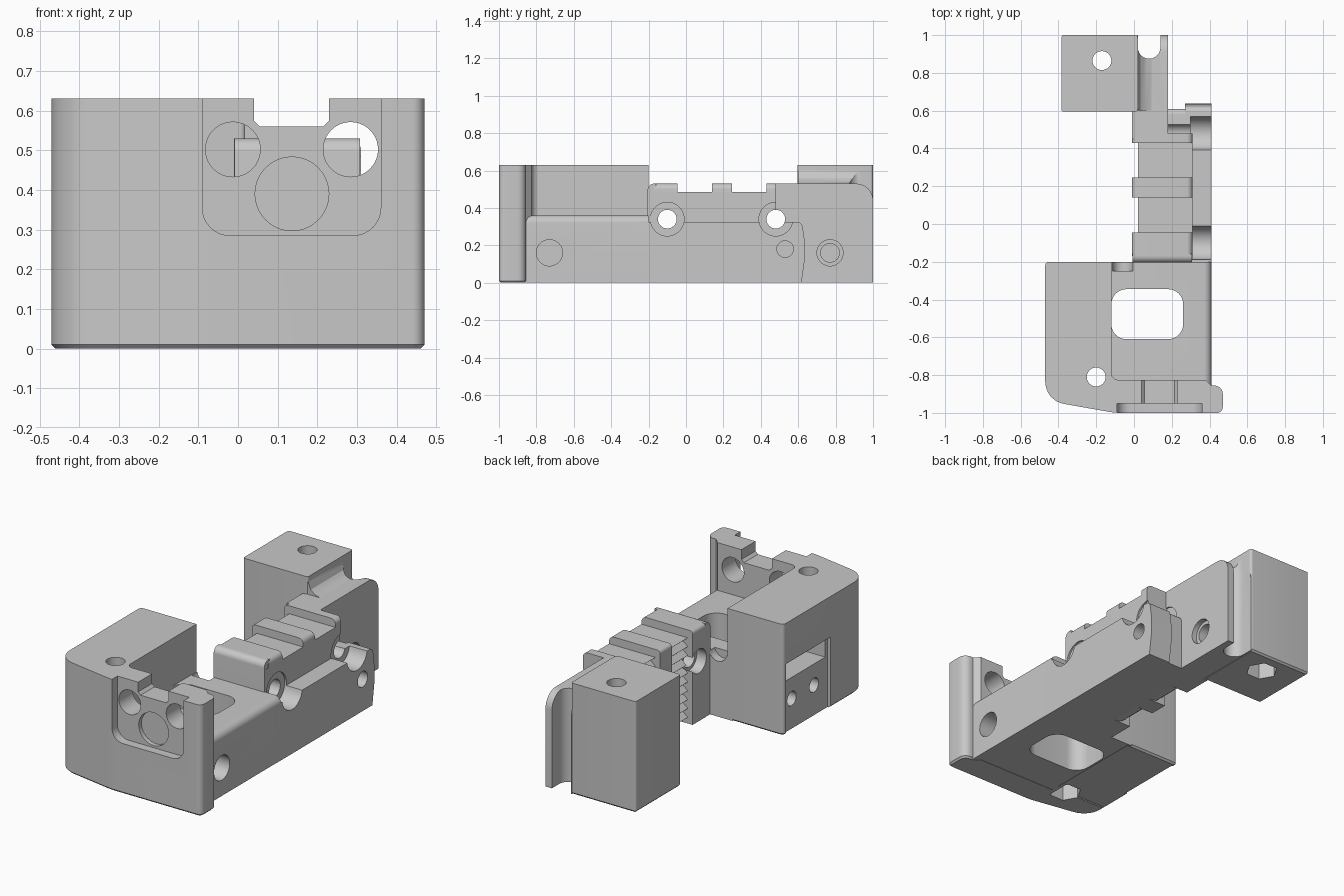
import bpy, bmesh, math
from mathutils import Vector

if "Cube" in bpy.data.objects:
    bpy.data.objects.remove(bpy.data.objects["Cube"])

grey = bpy.data.materials.new("machined grey")
grey.use_nodes = True
grey.diffuse_color = (0.58, 0.58, 0.58, 1)
grey.node_tree.nodes["Principled BSDF"].inputs["Base Color"].default_value = grey.diffuse_color

PLACE = {"x": lambda a, b, t: (t, a, b),
         "y": lambda a, b, t: (a, t, b),
         "z": lambda a, b, t: (a, b, t)}
parts = []


def rounded(points, steps=8):
    """Turn (a, b, optional radius) corners into an outline with arcs."""
    out = []
    for i, p in enumerate(points):
        c = Vector(p[:2])
        r = p[2] if len(p) > 2 else 0
        if not r:
            out.append(c)
            continue
        u = (Vector(points[i - 1][:2]) - c).normalized()
        v = (Vector(points[(i + 1) % len(points)][:2]) - c).normalized()
        half = u.angle(v) / 2
        reach = r / math.tan(half)
        mid = c + (u + v).normalized() * (r / math.sin(half))
        start, end = c + u * reach - mid, c + v * reach - mid
        turn = start.angle_signed(end)
        for k in range(steps + 1):
            ang = -turn * k / steps
            out.append(mid + Vector((start.x * math.cos(ang) - start.y * math.sin(ang),
                                     start.x * math.sin(ang) + start.y * math.cos(ang))))
    return out


def inset(outline, d):
    """Move a counter-clockwise outline inwards."""
    out = []
    for i, p in enumerate(outline):
        u = (p - outline[i - 1]).normalized()
        v = (outline[(i + 1) % len(outline)] - p).normalized()
        n = Vector((-u.y - v.y, u.x + v.x)).normalized()
        out.append(p + n * (d / n.dot(Vector((-u.y, u.x)))))
    return out


def prism(name, axis, points, lo, hi, chamfer=0, keep=True):
    """Extrude an outline along an axis, with an optional chamfer at the low end."""
    bm = bmesh.new()
    outline = rounded(points)
    levels = [(outline, lo + chamfer), (outline, hi)]
    if chamfer:
        levels.insert(0, (inset(outline, chamfer), lo))
    rings = [[bm.verts.new(PLACE[axis](p.x, p.y, t)) for p in line] for line, t in levels]
    bm.faces.new(rings[0])
    bm.faces.new(rings[-1])
    n = len(outline)
    for low, high in zip(rings, rings[1:]):
        for i in range(n):
            j = (i + 1) % n
            bm.faces.new((low[i], low[j], high[j], high[i]))
    bmesh.ops.recalc_face_normals(bm, faces=bm.faces)
    mesh = bpy.data.meshes.new(name)
    bm.to_mesh(mesh)
    bm.free()
    mesh.materials.append(grey)
    obj = bpy.data.objects.new(name, mesh)
    bpy.context.scene.collection.objects.link(obj)
    if keep:
        parts.append(obj)
    return obj


def rect(a0, a1, b0, b1, r=0):
    return [(a0, b0, r), (a1, b0, r), (a1, b1, r), (a0, b1, r)]


def circle(a, b, r, n=40):
    return [(a + r * math.cos(math.tau * k / n), b + r * math.sin(math.tau * k / n)) for k in range(n)]


def cut(targets, axis, points, lo, hi):
    """Subtract an extruded outline from every target."""
    cutter = prism("cutter", axis, points, lo, hi, keep=False)
    cutter.hide_render = True
    for obj in targets:
        mod = obj.modifiers.new("cut", "BOOLEAN")
        mod.operation = "DIFFERENCE"
        mod.solver = "EXACT"
        mod.object = cutter
        bpy.context.view_layer.objects.active = obj
        bpy.ops.object.modifier_apply(modifier=mod.name)
    bpy.data.objects.remove(cutter)


# Front wall and tall side block
wall = prism("front_wall", "z", [
    (-.47, -.8), (-.47, -.935, .12), (-.1, -1, .4), (.47, -1, .03), (.47, -.855, .045),
    (.41, -.855), (.38, -.825), (-.13, -.825), (-.13, -.8)], 0, .63, chamfer=.01)
side_block = prism("side_block", "z", [
    (-.47, -.81), (-.12, -.81), (-.12, -.2), (-.47, -.2, .02)], 0, .63, chamfer=.01)
prism("inner_corner", "z", [(-.13, -.84), (-.09, -.825), (-.103, -.82), (-.115, -.808), (-.12, -.795),
                            (-.13, -.795)], .02, .63)

# Low deck beside the block
deck = prism("deck", "y", [(-.15, .001), (.41, .001), (.41, .36, .04), (-.15, .36)], -.9, -.2)

# Outer rail: a long outer strip with a bulged end, and a lower inner strip
rail = prism("outer_rail", "x", [(-.25, 0), (.617, 0), (.642, .17, .5), (.62, .325, .03), (-.25, .325)],
             .27, .41)
inner_rail = prism("inner_rail", "x", [(-.25, 0), (.61, 0), (.61, .324, .03), (-.25, .324)], .1, .28)

# Central bar with horizontal teeth on its inner side
teeth = [(.02 + .03 * (k % 2), .485 - .025 * k) for k in range(20)]
bar = prism("toothed_bar", "y", [(.1, 0), (.31, 0), (.31, .485)] + teeth, -.19, .45)

# Raised clamps over the bar
clamps = []
for name, y0, y1 in (("front_clamp", -.17, -.045), ("middle_clamp", .14, .245), ("rear_clamp", .43, .48)):
    clamps.append(prism(name, "y", [(-.01, 0), (.31, 0), (.31, .53, .03), (-.01, .53, .02)], y0, y1))
clamp_face = prism("front_clamp_face", "x", [(-.205, 0), (-.16, 0), (-.16, .53), (-.205, .53, .035)],
                   -.009, .308)

# Rear plate and its thicker root
root = prism("plate_root", "z", rect(-.01, .18, .45, .6), 0, .53)
plate = prism("rear_plate", "x", [(.46, 0), (1, 0), (1, .53, .09), (.46, .53)], .015, .18)
fillet = prism("plate_fillet", "y", [(.01, .5), (.1, .528), (.06, .54), (.035, .56), (.02, .6), (.01, .6)],
               .6, .94)

# Tall rear block
rear_block = prism("rear_block", "z", rect(-.385, .02, .595, 1, .014), 0, .63, chamfer=.01)

# Vertical channel between block and lip
cut([plate, fillet], "z", [(.02, 1.1), (.02, .935), *[(.08 - .06 * math.cos(a * math.pi / 12),
    .935 - .06 * math.sin(a * math.pi / 12)) for a in range(1, 12)], (.14, .935), (.14, 1.1)], -.1, .8)

# Front pocket, notch and round openings
cut([wall], "y", [(-.09, .285, .07), (.36, .285, .07), (.36, .7), (-.09, .7)], -1.1, -.95)
cut([wall], "y", [(.04, .7), (.04, .575), (.055, .56), (.215, .56), (.23, .575), (.23, .7)], -1.1, -.7)
for x in (-.013, .284):
    cut([wall], "y", circle(x, .502, .069), -1.1, -.7)
cut([wall], "y", circle(.136, .39, .093), -1.1, -.925)

# Window through the deck and a small scoop at its back edge
cut([deck], "z", rect(-.12, .26, -.61, -.345, .08), -.1, .5)
cut([deck], "y", circle(-.06, .37, .055), -.25, -.1)

# Vertical bolt holes with hexagonal nut pockets beneath
for targets, x, y in (([wall, side_block], -.2, -.81), ([rear_block], -.17, .865)):
    cut(targets, "z", circle(x, y, .05), -.1, .8)
    cut(targets, "z", circle(x, y, .085, 6), -.1, .18)

# Cross holes with counterbores outside and round pockets inside
for y, near in ((-.1, [clamps[0], clamp_face, bar]), (.48, [clamps[2], bar, root, plate])):
    cut([rail] + near[:3], "x", circle(y, .34, .09), .3, .5)
    cut([rail, inner_rail] + near, "x", circle(y, .34, .05), -.2, .6)
    cut(near, "x", circle(y, .34, .068), -.2, .05)
cut([plate, root], "x", circle(.48, .34, .09), .172, .5)

# Blind holes along the outer side
cut([deck], "x", circle(-.73, .16, .07), .3, .5)
cut([rail], "x", circle(.53, .18, .044), .29, .5)
cut([plate], "x", circle(.77, .16, .07), .15, .3)
cut([plate], "x", circle(.77, .16, .05), .08, .3)

# Shallow recess with slot and two screw holes on the block's side
cut([side_block], "x", rect(-.62, -.225, -.1, .4), -.6, -.452)
cut([side_block], "x", rect(-.6, -.24, .29, .385), -.6, -.3)
for y in (-.3, -.5):
    cut([side_block], "x", circle(y, .17, .04), -.6, -.3)

# Smooth the rounded surfaces, keep the edges crisp
bpy.ops.object.select_all(action="DESELECT")
for obj in parts:
    obj.select_set(True)
bpy.context.view_layer.objects.active = wall
bpy.ops.object.shade_smooth_by_angle(angle=math.radians(30))
